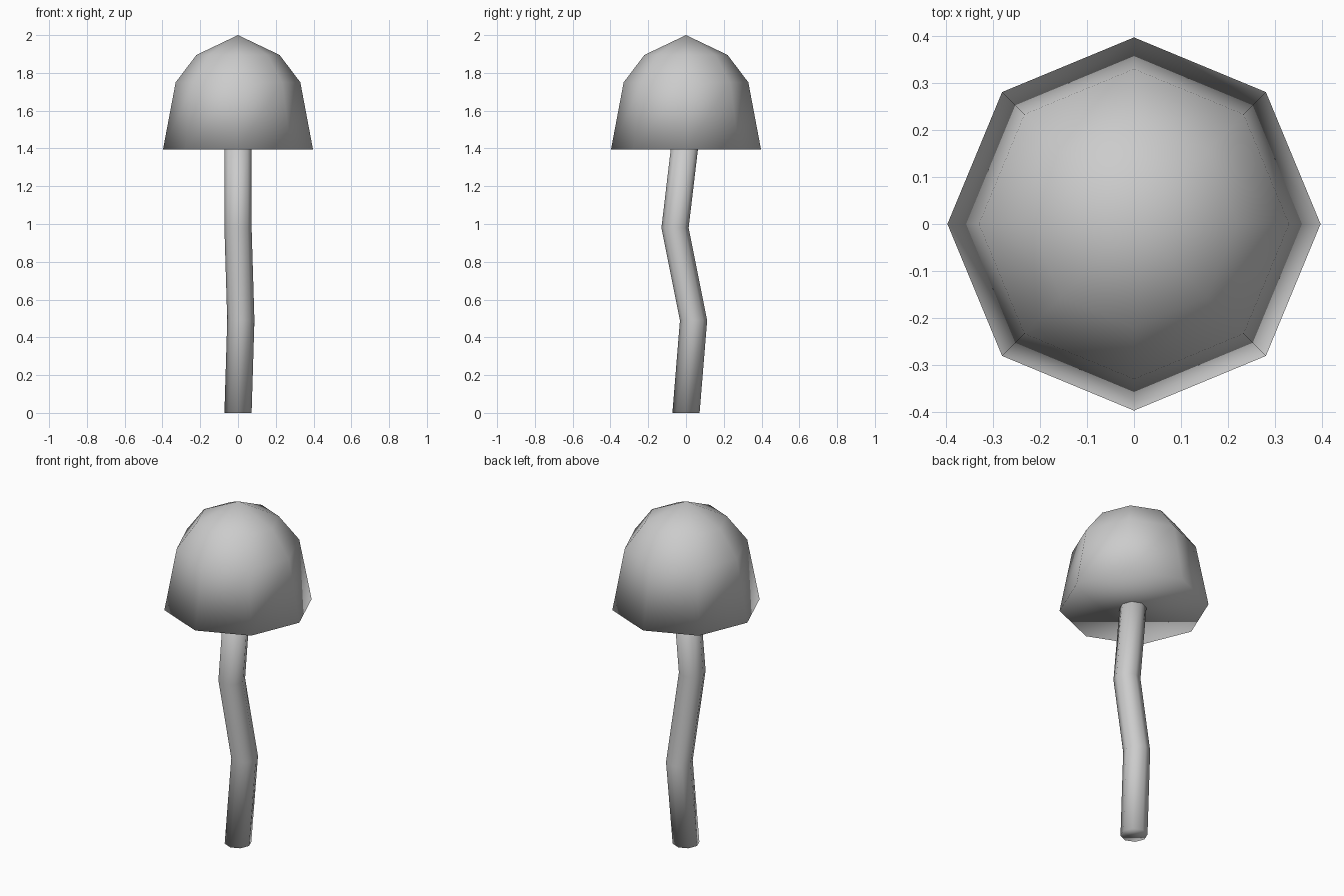
import bpy
import bmesh
from math import cos, sin, pi

default = bpy.data.objects.get("Cube")
if default:
    bpy.data.objects.remove(default, do_unlink=True)

SIDES = 8

grey = bpy.data.materials.new("plain_grey")
grey.use_nodes = True
colour = (0.6, 0.6, 0.6, 1)
grey.diffuse_color = colour
grey.node_tree.nodes["Principled BSDF"].inputs["Base Color"].default_value = colour


def loft(name, rings, apex=None):
    """Skin level octagonal rings (x, y, z, radius); close with an apex or a flat lid."""
    bm = bmesh.new()
    loops = []
    for x, y, z, r in rings:
        angles = [2 * pi * i / SIDES for i in range(SIDES)]
        loops.append([bm.verts.new((x + r * cos(a), y + r * sin(a), z)) for a in angles])
    for low, high in zip(loops, loops[1:]):
        for i in range(SIDES):
            j = (i + 1) % SIDES
            bm.faces.new((low[i], low[j], high[j], high[i]))
    bm.faces.new(loops[0][::-1])
    top = loops[-1]
    if apex is None:
        bm.faces.new(top)
    else:
        tip = bm.verts.new((0, 0, apex))
        for i in range(SIDES):
            bm.faces.new((top[i], top[(i + 1) % SIDES], tip))
    for face in bm.faces:
        face.smooth = True
    mesh = bpy.data.meshes.new(name)
    bm.to_mesh(mesh)
    bm.free()
    mesh.materials.append(grey)
    obj = bpy.data.objects.new(name, mesh)
    bpy.context.collection.objects.link(obj)
    return obj


# Crooked stem, ending just inside the cap
R = 0.072
loft("stem", [(0, 0, 0, R), (0.015, 0.04, 0.49, R), (0, -0.058, 0.98, R), (0, 0, 1.47, R)])

# Domed cap with a flat underside
loft("cap", [(0, 0, 1.395, 0.397), (0, 0, 1.75, 0.33), (0, 0, 1.895, 0.22)], apex=2.0)
